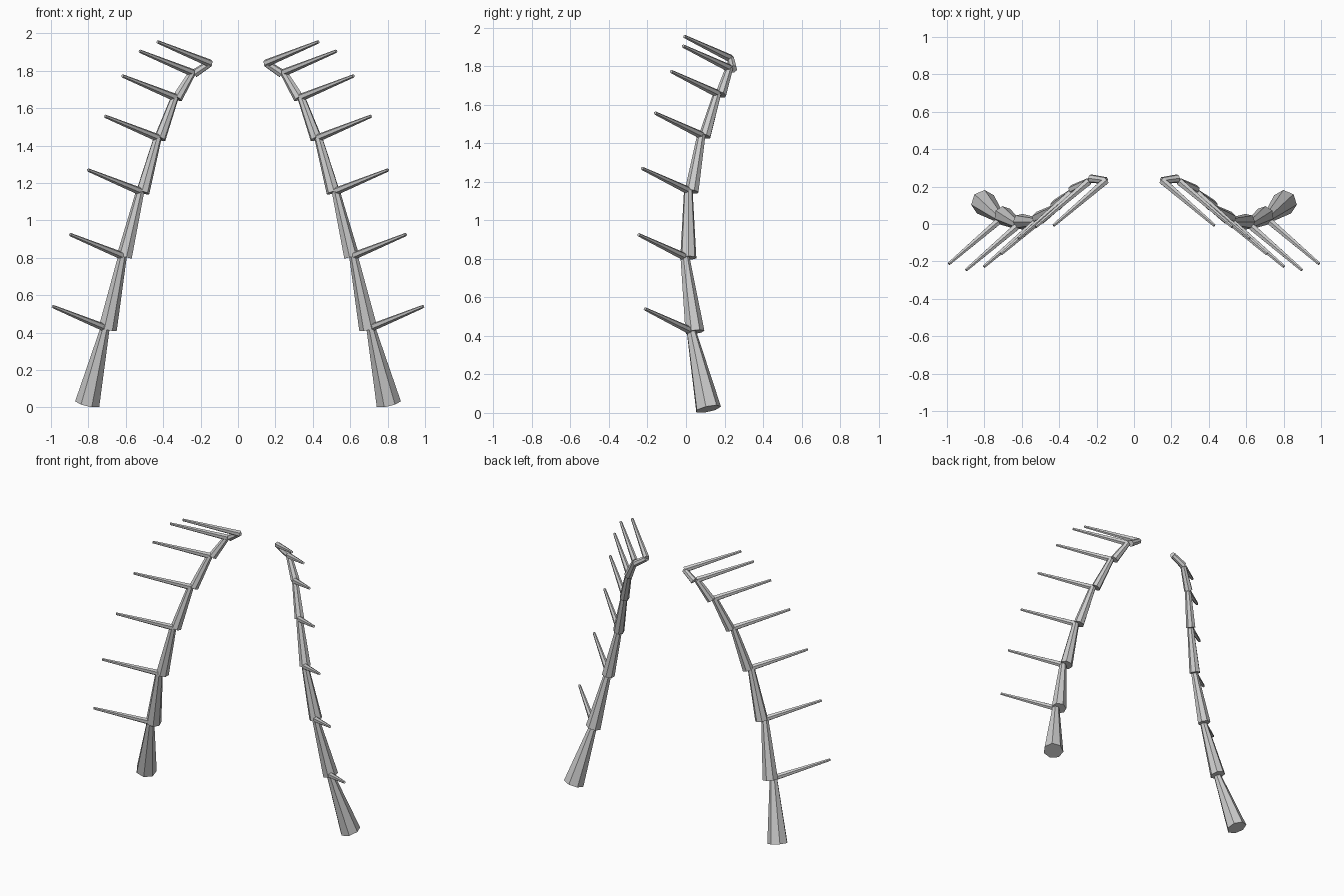
import bpy, bmesh
from mathutils import Vector, Matrix

if "Cube" in bpy.data.objects:
    bpy.data.objects.remove(bpy.data.objects["Cube"])


def taper(bm, a, b, r1, r2, sides):
    """Add a capped tapered prism running from a to b."""
    a, b = Vector(a), Vector(b)
    d = b - a
    rot = d.to_track_quat('Z', 'Y').to_matrix().to_4x4()
    bmesh.ops.create_cone(bm, cap_ends=True, segments=sides, radius1=r1, radius2=r2,
                          depth=d.length, matrix=Matrix.Translation((a + b) / 2) @ rot)


def finish(name, bm, side):
    """Mirror the left side across x and make the object."""
    if side < 0:
        bmesh.ops.scale(bm, vec=(-1, 1, 1), verts=bm.verts)
        bmesh.ops.reverse_faces(bm, faces=bm.faces)
    mesh = bpy.data.meshes.new(name)
    bm.to_mesh(mesh)
    bm.free()
    bpy.context.collection.objects.link(bpy.data.objects.new(name, mesh))


# Path of one curved stalk, from the foot to the tip
joints = [Vector(p) for p in [
    (0.805, 0.115, 0.02), (0.71, 0.027, 0.425), (0.618, -0.006, 0.81),
    (0.522, 0.012, 1.155), (0.43, 0.08, 1.442), (0.338, 0.163, 1.658),
    (0.245, 0.225, 1.79), (0.15, 0.232, 1.84)]]
base_radius = [0.068, 0.051, 0.043, 0.037, 0.032, 0.029, 0.023]
seat = Vector((-0.012, 0.018, -0.005))    # each link sits slightly off the one below
thorn = Vector((0.28, -0.24, 0.115))      # all thorns point the same way

for side, label in ((1, "right"), (-1, "left")):
    for i in range(7):
        # Tapered stalk link
        bm = bmesh.new()
        start = joints[i] + (seat if i else Vector())
        taper(bm, start, joints[i + 1], base_radius[i], 0.025 - 0.001 * i, 7)
        finish(f"{label}_stalk_link_{i + 1}", bm, side)

        # Thorn at the top of the link
        bm = bmesh.new()
        taper(bm, joints[i + 1], joints[i + 1] + thorn, 0.021, 0.009, 6)
        finish(f"{label}_thorn_{i + 1}", bm, side)
